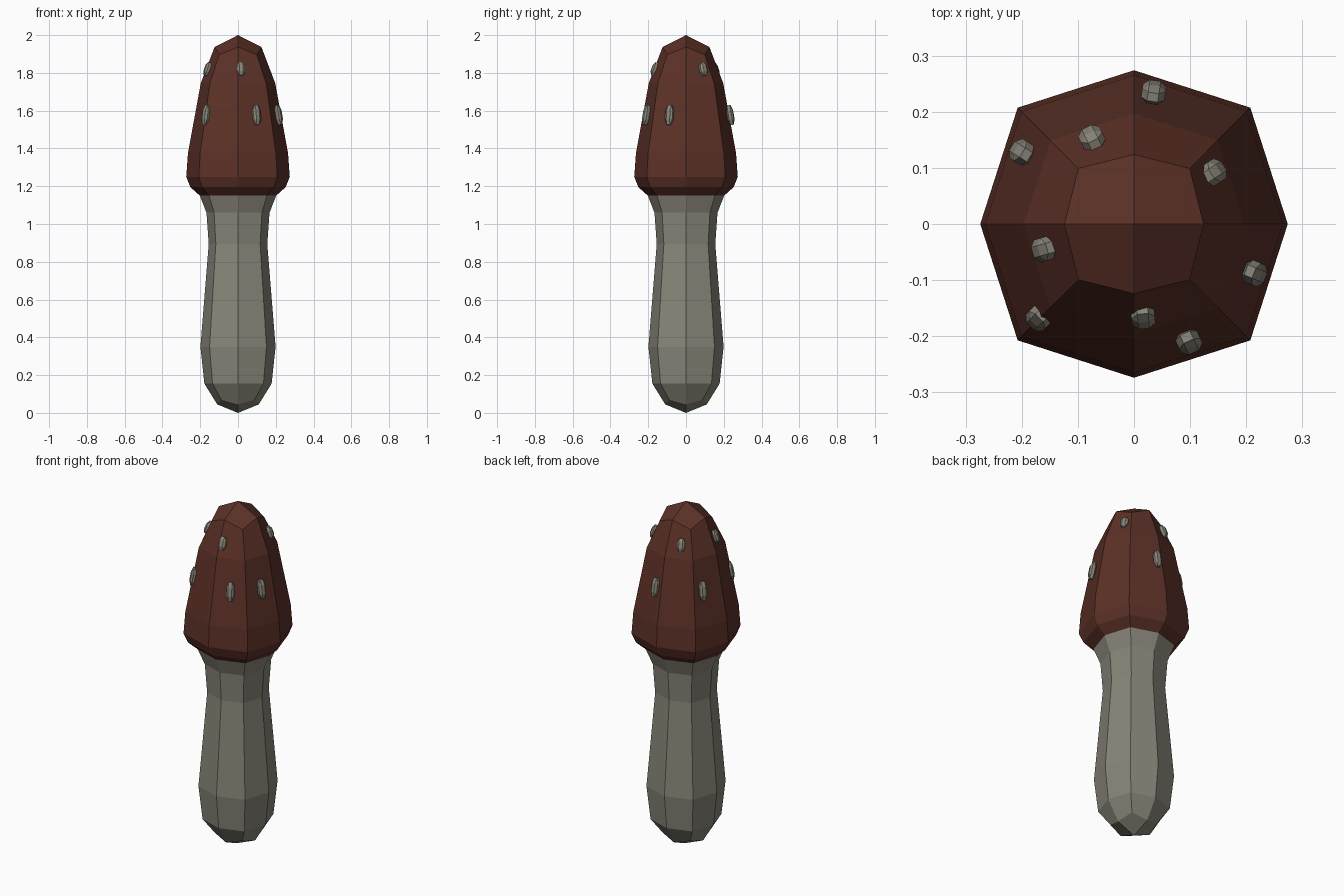
import bpy, bmesh, math
from mathutils import Matrix, Vector

cube = bpy.data.objects.get("Cube")
if cube:
    bpy.data.objects.remove(cube, do_unlink=True)


def material(name, colour):
    mat = bpy.data.materials.new(name)
    mat.use_nodes = True
    mat.diffuse_color = (*colour, 1)
    bsdf = mat.node_tree.nodes["Principled BSDF"]
    bsdf.inputs["Base Color"].default_value = (*colour, 1)
    bsdf.inputs["Roughness"].default_value = 0.9
    return mat


BROWN = material("reddish brown", (0.105, 0.030, 0.020))
GREY = material("warm grey", (0.245, 0.235, 0.190))


def make_object(name, bm, mat):
    bmesh.ops.recalc_face_normals(bm, faces=bm.faces)
    mesh = bpy.data.meshes.new(name)
    bm.to_mesh(mesh)
    bm.free()
    mesh.materials.append(mat)
    obj = bpy.data.objects.new(name, mesh)
    bpy.context.collection.objects.link(obj)
    return obj


def octagonal_body(name, profile, pole_z, diagonal_dz, mat):
    """Stack boxy eight-sided rings; close the first one with four quads."""
    bm = bmesh.new()
    rings = []
    for level, (radius, z) in enumerate(profile):
        ring = []
        for i in range(8):
            angle = i * math.pi / 4
            r = radius * (1.07 if i % 2 else 1)
            if level == 0 and i % 2:
                r = radius * 1.13
            dz = diagonal_dz if level == 0 and i % 2 else 0
            ring.append(bm.verts.new((r * math.cos(angle), r * math.sin(angle), z + dz)))
        rings.append(ring)
    for a, b in zip(rings, rings[1:]):
        for i in range(8):
            j = (i + 1) % 8
            bm.faces.new((a[i], a[j], b[j], b[i]))
    pole = bm.verts.new((0, 0, pole_z))
    for i in range(0, 8, 2):
        r = rings[0]
        bm.faces.new((pole, r[i], r[i + 1], r[(i + 2) % 8]))
    return make_object(name, bm, mat)


# Cap, from the tip down to the rolled rim
octagonal_body("cap", [(0.124, 1.937), (0.197, 1.746), (0.265, 1.375),
                       (0.274, 1.25), (0.252, 1.195), (0.202, 1.15)],
               2.0, -0.04, BROWN)

# Stalk, from the foot up to the cap
octagonal_body("stalk", [(0.11, 0.045), (0.178, 0.155), (0.199, 0.35),
                         (0.155, 0.894), (0.167, 1.06), (0.202, 1.15)],
               0.0, 0.025, GREY)


# Warts on the cap: chamfered blocks lying along the sloping surface
def wart(name, x, y, z, height, tilt):
    bm = bmesh.new()
    bmesh.ops.create_cube(bm, size=1)
    bmesh.ops.bevel(bm, geom=bm.edges[:], offset=0.27, segments=1,
                    affect='EDGES', profile=0.5)
    place = (Matrix.Translation(Vector((x, y, z)))
             @ Matrix.Rotation(math.atan2(y, x), 4, 'Z')
             @ Matrix.Rotation(-tilt, 4, 'Y')
             @ Matrix.Diagonal((0.034, 0.042, height, 1)))
    bmesh.ops.transform(bm, matrix=place, verts=bm.verts)
    make_object(name, bm, GREY)


LOWER = [(0.035, 0.235), (-0.2, 0.128), (-0.17, -0.168), (0.098, -0.21), (0.215, -0.088)]
UPPER = [(-0.075, 0.153), (0.142, 0.092), (-0.16, -0.045), (0.016, -0.165)]
for n, (x, y) in enumerate(LOWER, 1):
    wart(f"lower_wart_{n}", x, y, 1.577, 0.105, math.radians(10))
for n, (x, y) in enumerate(UPPER, 1):
    wart(f"upper_wart_{n}", x, y, 1.82, 0.072, math.radians(20))
